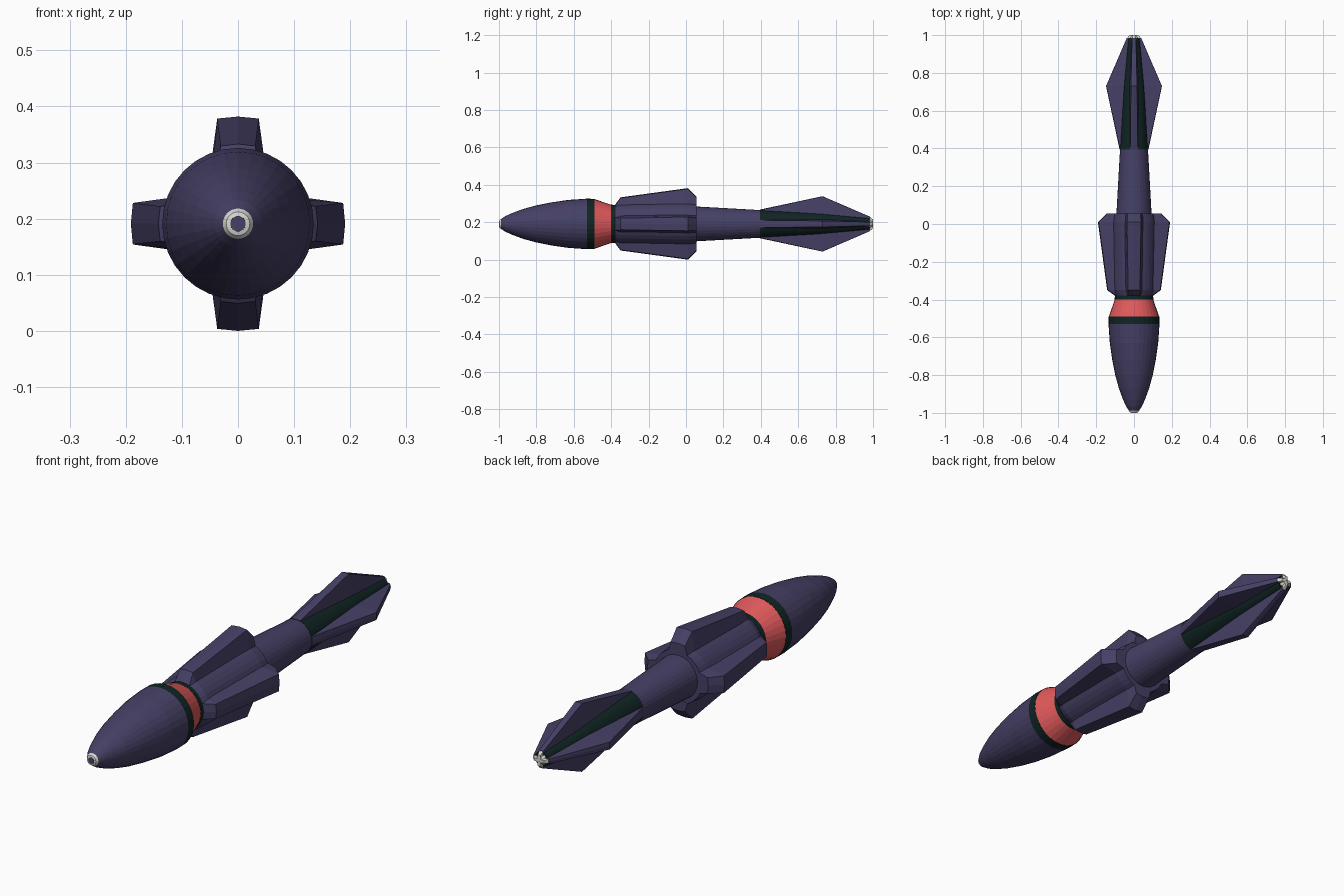
import bpy, bmesh, math
from mathutils import Matrix, Vector

if "Cube" in bpy.data.objects:
    bpy.data.objects.remove(bpy.data.objects["Cube"])

CZ = 0.191      # height of the long axis
SIDES = 32


def material(name, rgb):
    m = bpy.data.materials.new(name)
    m.diffuse_color = (*rgb, 1)
    m.use_nodes = True
    m.node_tree.nodes["Principled BSDF"].inputs["Base Color"].default_value = m.diffuse_color
    return m


purple = material("dusky purple", (0.060, 0.051, 0.130))
coral = material("coral red", (0.75, 0.10, 0.105))
dark = material("dark green", (0.005, 0.018, 0.017))
white = material("off white", (0.68, 0.67, 0.63))


def finish(name, bm, mats):
    bmesh.ops.recalc_face_normals(bm, faces=bm.faces)
    me = bpy.data.meshes.new(name)
    bm.to_mesh(me)
    bm.free()
    for m in mats:
        me.materials.append(m)
    ob = bpy.data.objects.new(name, me)
    bpy.context.collection.objects.link(ob)
    return ob


def loft(bm, rings):
    """Skin a list of closed point rings and cap both ends."""
    vs = [[bm.verts.new(p) for p in ring] for ring in rings]
    n = len(vs[0])
    for a, b in zip(vs, vs[1:]):
        for i in range(n):
            j = (i + 1) % n
            bm.faces.new((a[i], a[j], b[j], b[i]))
    bm.faces.new(vs[0])
    bm.faces.new(vs[-1])


def lathe(name, profile, mat):
    """Turned part along y from (y, radius) pairs."""
    bm = bmesh.new()
    angles = [2 * math.pi * i / SIDES for i in range(SIDES)]
    loft(bm, [[Vector((r * math.sin(a), y, CZ + r * math.cos(a))) for a in angles]
              for y, r in profile])
    return finish(name, bm, [mat])


def fins(name, stations, mat):
    """Four fins; stations are (y, base radius, base half width, top radius, top half width)."""
    bm = bmesh.new()
    for k in range(4):
        rot = Matrix.Rotation(k * math.pi / 2, 3, 'Y')
        rings = []
        for y, rb, wb, rt, wt in stations:
            edge = math.sqrt(rt * rt - wt * wt)
            pts = [(-wb, rb), (-wt, edge), (0, rt), (wt, edge), (wb, rb)]
            rings.append([rot @ Vector((x, y, z)) + Vector((0, 0, CZ)) for x, z in pts])
        loft(bm, rings)
    return finish(name, bm, [mat])


# nose cone with a white ring around a small purple tip
lathe("nose_cone", [(-0.988, 0.027), (-0.965, 0.042), (-0.93, 0.058), (-0.87, 0.080),
                    (-0.80, 0.099), (-0.72, 0.115), (-0.63, 0.128), (-0.53, 0.135)], purple)
lathe("nose_ring", [(-0.988, 0.027), (-0.997, 0.021), (-0.999, 0.014)], white)
lathe("nose_tip", [(-0.998, 0.0138), (-1.0, 0.0135)], purple)

# bands behind the nose
lathe("front_band", [(-0.53, 0.135), (-0.49, 0.134)], dark)
lathe("coral_collar", [(-0.49, 0.133), (-0.40, 0.102)], coral)
lathe("rear_band", [(-0.40, 0.103), (-0.378, 0.101)], dark)

# middle body with four thick fins
lathe("middle_body", [(-0.378, 0.100), (-0.35, 0.110), (0.01, 0.118), (0.055, 0.113)], purple)
fins("middle_fins", [(-0.38, 0.08, 0.036, 0.101, 0.034), (-0.35, 0.09, 0.046, 0.142, 0.031),
                     (0.01, 0.10, 0.049, 0.191, 0.037), (0.056, 0.10, 0.046, 0.145, 0.034)], purple)

# tail tube, dark tail core and its four fins
lathe("tail_tube", [(0.055, 0.093), (0.395, 0.074)], purple)
lathe("tail_core", [(0.395, 0.075), (0.73, 0.058), (0.982, 0.031)], dark)
fins("tail_fins", [(0.395, 0.05, 0.021, 0.0765, 0.020), (0.73, 0.04, 0.026, 0.148, 0.016),
                   (0.985, 0.01, 0.013, 0.038, 0.010)], purple)

# white star cap at the tail end
lathe("tail_cap", [(0.982, 0.024), (0.998, 0.014)], white)
fins("tail_star", [(0.985, 0.005, 0.010, 0.036, 0.009), (1.0, 0.005, 0.007, 0.024, 0.006)], white)
